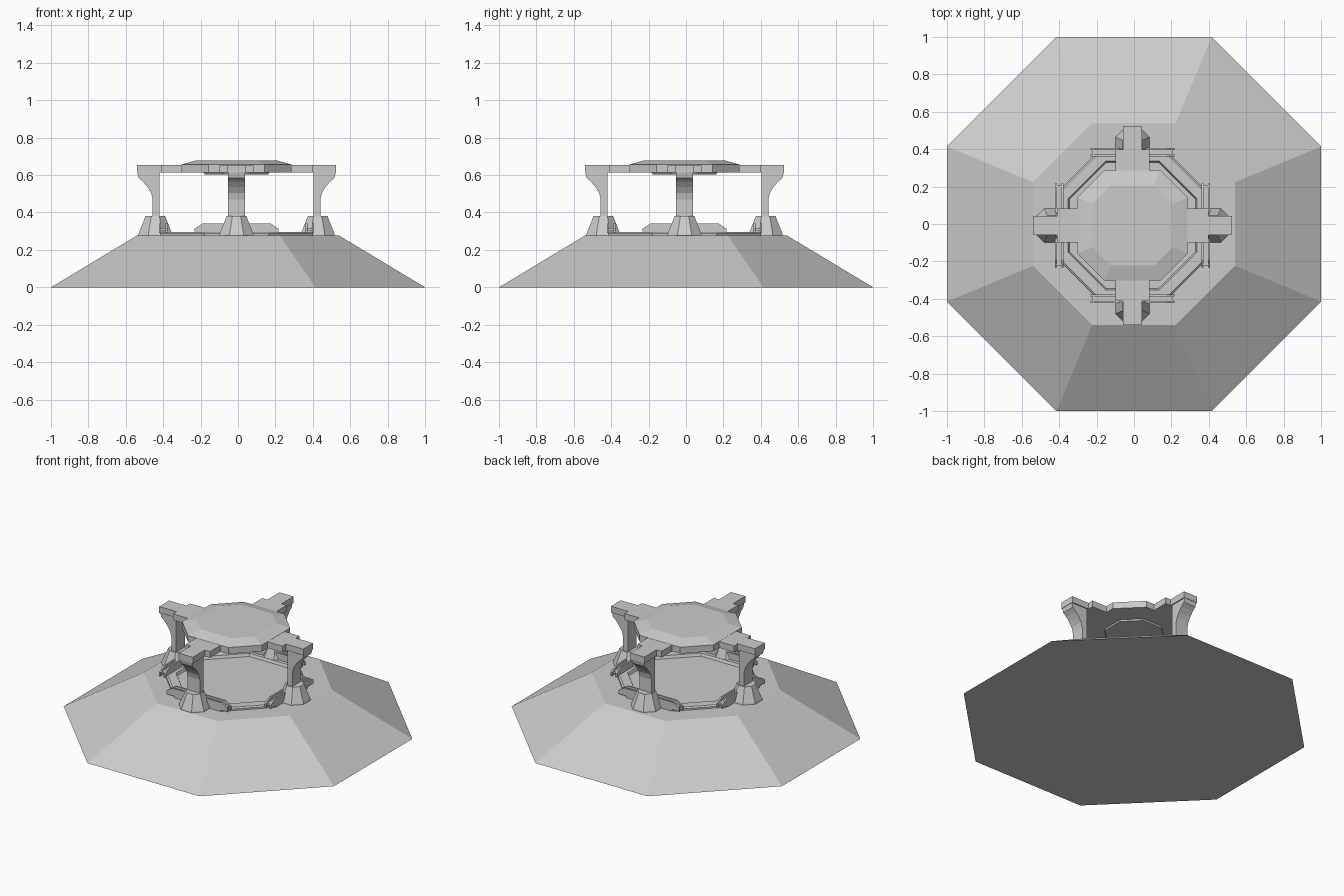
import bpy, bmesh, math
from mathutils import Matrix, Vector

if "Cube" in bpy.data.objects:
    bpy.data.objects.remove(bpy.data.objects["Cube"])

C = -0.008  # the pavilion sits slightly off the mound centre


def octagon(apothem, z, cx=0.0, cy=0.0):
    r = apothem / math.cos(math.pi / 8)
    return [(cx + r * math.cos(math.pi / 8 + i * math.pi / 4),
             cy + r * math.sin(math.pi / 8 + i * math.pi / 4), z) for i in range(8)]


def quad_outline(quarter, z):
    # repeat a quarter outline four times around the pavilion centre
    pts = []
    for k in range(4):
        m = Matrix.Rotation(k * math.pi / 2, 3, 'Z')
        for x, y in quarter:
            p = m @ Vector((x, y, 0))
            pts.append((p.x + C, p.y + C, z))
    return pts


def loft(name, loops, closed=False, turn=None):
    # skin a stack of loops; cap the ends, or join last to first for a ring
    bm = bmesh.new()
    rows = [[bm.verts.new(p) for p in loop] for loop in loops]
    n = len(rows[0])
    pairs = list(zip(rows, rows[1:]))
    if closed:
        pairs.append((rows[-1], rows[0]))
    else:
        bm.faces.new(rows[0])
        bm.faces.new(rows[-1])
    for a, b in pairs:
        for i in range(n):
            j = (i + 1) % n
            bm.faces.new((a[i], a[j], b[j], b[i]))
    bmesh.ops.recalc_face_normals(bm, faces=bm.faces)
    if turn is not None:
        bm.transform(Matrix.Translation((C, C, 0)) @ Matrix.Rotation(turn, 4, 'Z'))
    me = bpy.data.meshes.new(name)
    bm.to_mesh(me)
    bm.free()
    ob = bpy.data.objects.new(name, me)
    bpy.context.collection.objects.link(ob)
    return ob


# mound and raised floor rim
loft("mound", [octagon(1.0, 0), octagon(0.54, 0.277)])
loft("floor_rim", [octagon(0.41, 0.27, C, C), octagon(0.41, 0.288, C, C),
                   octagon(0.40, 0.295, C, C), octagon(0.345, 0.295, C, C),
                   octagon(0.335, 0.27, C, C)], closed=True)

# roof slab with four stepped arms, raised cap and underside panel
arm = [(0.295, -0.15), (0.295, -0.09), (0.405, -0.09), (0.405, -0.052), (0.533, -0.052),
       (0.533, 0.052), (0.405, 0.052), (0.405, 0.09), (0.295, 0.09), (0.295, 0.15)]
loft("roof_slab", [quad_outline(arm, 0.613), quad_outline(arm, 0.655)])
loft("roof_cap", [quad_outline([(0.295, -0.15), (0.295, 0.15)], 0.65),
                  quad_outline([(0.295, -0.15), (0.295, 0.15)], 0.656),
                  quad_outline([(0.215, -0.115), (0.215, 0.115)], 0.679)])
loft("roof_underside_panel", [octagon(0.17, 0.604, C, C), octagon(0.18, 0.62, C, C)])

# side profiles: column flaring outward (radius, z), bench plate and web (length, z)
column = [(0.412, 0.36), (0.448, 0.36), (0.448, 0.47), (0.457, 0.505), (0.475, 0.535),
          (0.50, 0.565), (0.524, 0.585), (0.531, 0.615), (0.412, 0.615)]
plate = [(-0.225, 0.29), (0.225, 0.29), (0.225, 0.313), (0.183, 0.34),
         (-0.183, 0.34), (-0.225, 0.313)]
web = [(-0.215, 0.302), (0.215, 0.302), (0.215, 0.318), (-0.215, 0.318)]

for k, side in enumerate(("right", "back", "left", "front")):
    a = k * math.pi / 2
    # column and its octagonal flared foot
    loft(side + "_column", [[(r, s * 0.045, z) for r, z in column] for s in (-1, 1)], turn=a)
    loft(side + "_column_foot", [octagon(0.093, 0.27, 0.434), octagon(0.09, 0.285, 0.434),
                                 octagon(0.053, 0.38, 0.434)], turn=a)
    # low rail: two plates joined by a web
    for tag, prof, r0, r1 in (("inner_plate", plate, 0.368, 0.379),
                              ("outer_plate", plate, 0.403, 0.414),
                              ("web", web, 0.375, 0.407)):
        loft(f"{side}_rail_{tag}", [[(r, t, z) for t, z in prof] for r in (r0, r1)], turn=a)
